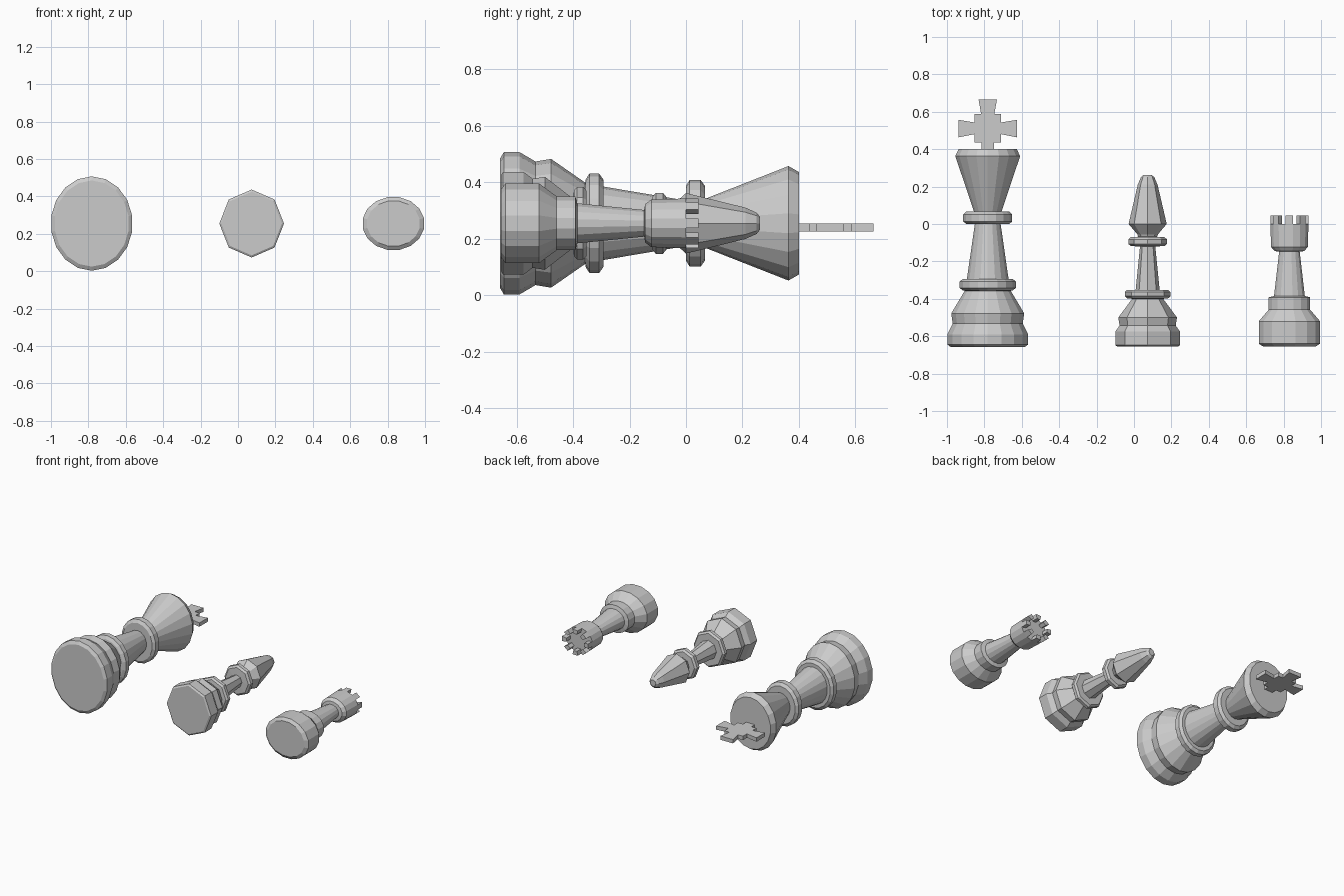
import bpy, bmesh
from math import sin, cos, pi

CZ = 0.2545  # height of every piece's axis (pieces lie along y)


def finish(bm, name):
    bmesh.ops.recalc_face_normals(bm, faces=bm.faces)
    me = bpy.data.meshes.new(name)
    bm.to_mesh(me)
    bm.free()
    ob = bpy.data.objects.new(name, me)
    bpy.context.collection.objects.link(ob)
    return ob


def lathe(name, cx, profile, sides, squash, phase=0.0):
    """Turn (y, radius) points about an axis along y, scaled in z."""
    bm = bmesh.new()
    rings = []
    for y, r in profile:
        rings.append([bm.verts.new((cx + r * cos(a), y, CZ + r * squash * sin(a)))
                      for a in (phase + 2 * pi * i / sides for i in range(sides))])
    for a, b in zip(rings, rings[1:]):
        for i in range(sides):
            j = (i + 1) % sides
            bm.faces.new((a[i], a[j], b[j], b[i]))
    bm.faces.new(rings[0])
    bm.faces.new(rings[-1])
    return finish(bm, name)


def extrude_outline(bm, pts, vec):
    """Prism from a planar outline."""
    a = [bm.verts.new(p) for p in pts]
    b = [bm.verts.new([p[k] + vec[k] for k in range(3)]) for p in pts]
    n = len(pts)
    bm.faces.new(a)
    bm.faces.new(b)
    for i in range(n):
        j = (i + 1) % n
        bm.faces.new((a[i], a[j], b[j], b[i]))


# Tall king-type piece: stepped foot, two collars, flared crown
KX = -0.782
lathe("king_body", KX, [
    (-0.658, 0.200), (-0.645, 0.219), (-0.590, 0.219), (-0.533, 0.190),
    (-0.478, 0.198), (-0.357, 0.125), (-0.355, 0.135), (-0.342, 0.153),
    (-0.308, 0.153), (-0.293, 0.135), (-0.293, 0.113), (0.000, 0.070),
    (0.000, 0.115), (0.013, 0.133), (0.052, 0.133), (0.067, 0.115),
    (0.067, 0.075), (0.363, 0.176), (0.401, 0.157)], 18, 1.152, pi / 2)

# Flat cross on the crown, mirrored outline
half = [(0.033, 0.390), (0.033, 0.437), (0.072, 0.437), (0.072, 0.480),
        (0.157, 0.463), (0.157, 0.557), (0.072, 0.543), (0.072, 0.587),
        (0.035, 0.587), (0.049, 0.665)]
outline = half + [(-x, y) for x, y in reversed(half)]
bm = bmesh.new()
extrude_outline(bm, [(KX + x, y, 0.226) for x, y in outline], (0, 0, 0.027))
finish(bm, "king_cross")

# Eight-sided bishop-type piece
lathe("bishop_body", 0.073, [
    (-0.655, 0.162), (-0.648, 0.173), (-0.575, 0.173), (-0.543, 0.150),
    (-0.500, 0.157), (-0.400, 0.083), (-0.397, 0.110), (-0.386, 0.122),
    (-0.364, 0.122), (-0.352, 0.110), (-0.352, 0.064), (-0.120, 0.041),
    (-0.118, 0.090), (-0.107, 0.103), (-0.082, 0.103), (-0.070, 0.090),
    (-0.068, 0.050), (-0.055, 0.055), (0.000, 0.102), (0.210, 0.053),
    (0.250, 0.036), (0.262, 0.022)], 8, 1.05)

# Rook-type piece
RX, SQ, N = 0.831, 0.86, 16
lathe("rook_body", RX, [
    (-0.655, 0.143), (-0.640, 0.167), (-0.520, 0.167), (-0.458, 0.113),
    (-0.392, 0.113), (-0.385, 0.084), (-0.148, 0.056), (-0.145, 0.080),
    (-0.123, 0.100), (0.000, 0.104)], N, SQ, pi / N)

# Battlements around the rook's rim
bm = bmesh.new()
for i in range(8):
    mid = 2 * pi * i / 8
    corners = [(0.104, -1), (0.104, 1), (0.070, 1), (0.070, -1)]
    pts = [(RX + r * cos(mid + s * pi / N), -0.002, CZ + r * SQ * sin(mid + s * pi / N))
           for r, s in corners]
    extrude_outline(bm, pts, (0, 0.047, 0))
finish(bm, "rook_battlements")
